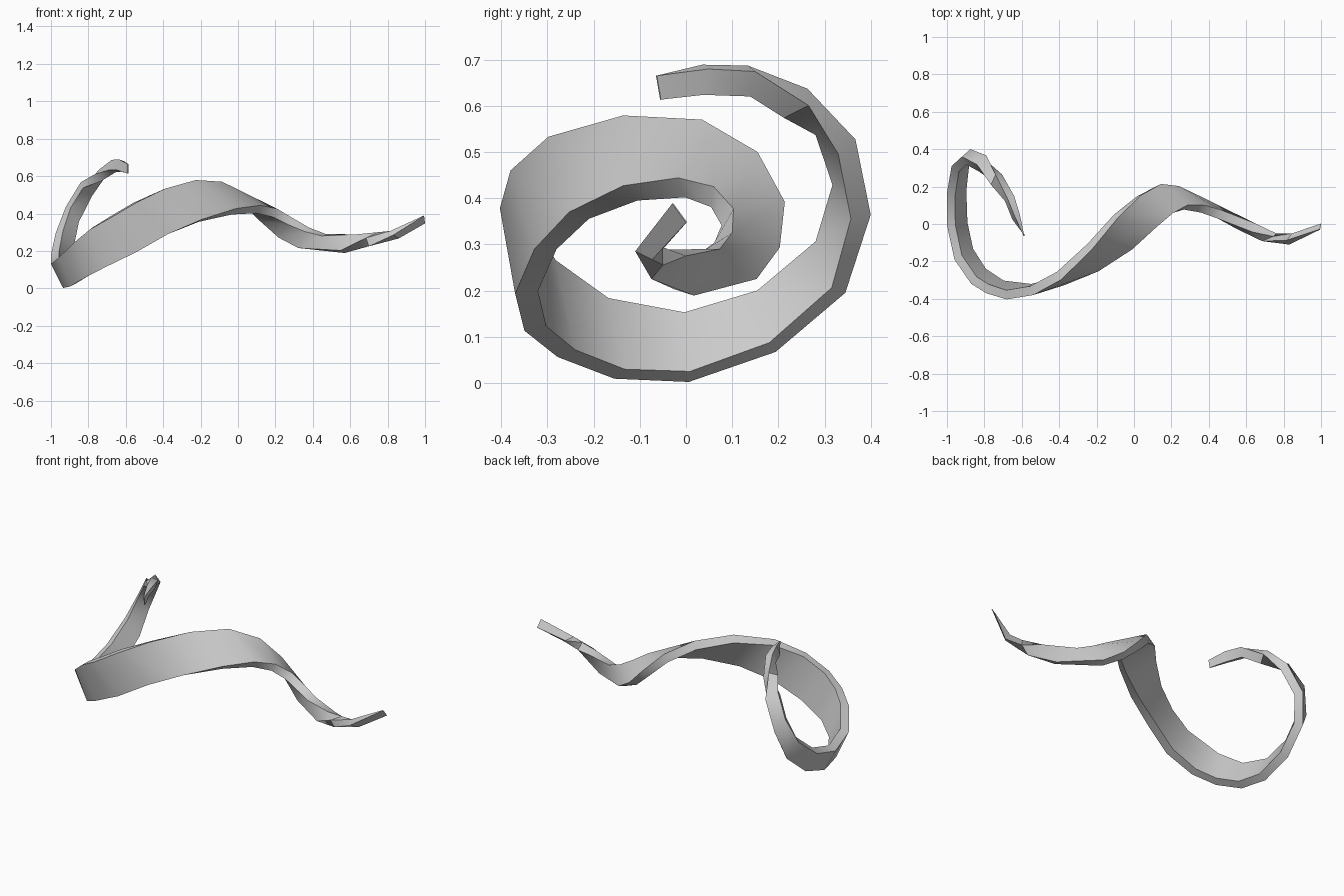
import bpy, bmesh
from mathutils import Vector

# Outer rim path of the ribbon, from the free curl end to the far tip
rim = [(-.59, -.065, .665), (-.635, .035, .689), (-.675, .134, .687), (-.74, .263, .637),
       (-.79, .367, .527), (-.875, .40, .364), (-.92, .345, .195), (-.94, .194, .067),
       (-.935, .006, .002), (-.90, -.155, .009), (-.82, -.278, .056), (-.71, -.35, .113),
       (-.545, -.37, .193), (-.375, -.328, .29), (-.19, -.253, .37), (-.01, -.136, .427),
       (.12, -.017, .444), (.21, .06, .425), (.29, .103, .377), (.38, .10, .325),
       (.47, .073, .29), (.655, 0, .275), (.76, -.05, .255), (.86, -.073, .267),
       (1.0, 0, .347)]

# Opposite edge of the same wide face
edge = [(-.59, -.056, .613), (-.65, .024, .633), (-.69, .123, .633), (-.765, .21, .61),
        (-.84, .318, .568), (-.92, .36, .437), (-.975, .31, .295), (-1.0, .168, .18),
        (-1.0, -.006, .13), (-.96, -.19, .163), (-.87, -.32, .25), (-.79, -.37, .316),
        (-.68, -.403, .378), (-.54, -.38, .46), (-.39, -.298, .533), (-.225, -.136, .579),
        (-.085, .035, .57), (.04, .155, .50), (.145, .214, .392), (.24, .203, .293),
        (.345, .153, .225), (.57, .017, .189), (.70, -.075, .225), (.83, -.11, .285),
        (.995, -.03, .388)]

THICK = .05
taper = {0: .08, 1: .6, 2: .8, len(rim) - 2: .7, len(rim) - 1: .06}


def build_ribbon(name, rim, edge):
    rim = [Vector(p) for p in rim]
    edge = [Vector(p) for p in edge]
    mid = [(a + d) / 2 for a, d in zip(rim, edge)]
    last = len(rim) - 1
    bm = bmesh.new()
    rings = []
    for i, (a, d) in enumerate(zip(rim, edge)):
        # Thickness runs square to the path and to the ribbon width
        tangent = mid[min(i + 1, last)] - mid[max(i - 1, 0)]
        n = tangent.cross(a - d).normalized() * THICK * taper.get(i, 1)
        rings.append([bm.verts.new(p) for p in (a, a + n, d + n, d)])
    for r, s in zip(rings, rings[1:]):
        for k in range(4):
            j = (k + 1) % 4
            bm.faces.new((r[k], r[j], s[j], s[k]))
    bm.faces.new(rings[0])
    bm.faces.new(rings[-1])
    bmesh.ops.recalc_face_normals(bm, faces=bm.faces[:])
    mesh = bpy.data.meshes.new(name)
    bm.to_mesh(mesh)
    bm.free()
    obj = bpy.data.objects.new(name, mesh)
    bpy.context.collection.objects.link(obj)
    return obj


# Twisting spiral ribbon, smooth along its length with crisp corners
ribbon = build_ribbon("spiral_ribbon", rim, edge)
bpy.context.view_layer.objects.active = ribbon
ribbon.select_set(True)
bpy.ops.object.shade_smooth_by_angle(angle=.8)
